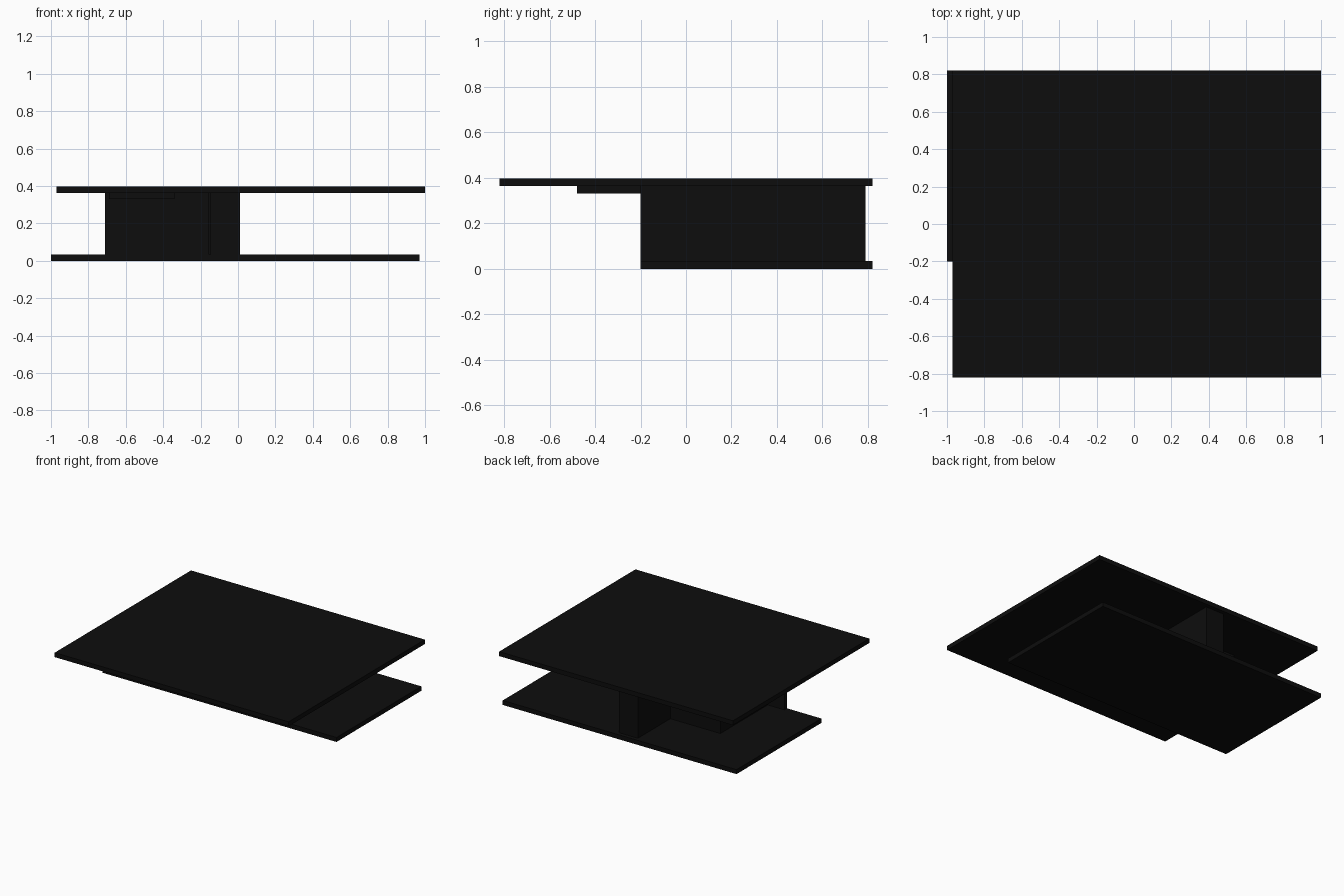
import bpy

if "Cube" in bpy.data.objects:
    bpy.data.objects.remove(bpy.data.objects["Cube"])

black = bpy.data.materials.new("black_finish")
black.diffuse_color = (0.004, 0.004, 0.004, 1)
black.use_nodes = True
black.node_tree.nodes["Principled BSDF"].inputs["Base Color"].default_value = black.diffuse_color


def box(name, x, y, z):
    """Flat-sided board given its (min, max) range on each axis."""
    bpy.ops.mesh.primitive_cube_add(
        size=1, location=[(a + b) / 2 for a, b in (x, y, z)])
    ob = bpy.context.object
    ob.name = name
    ob.scale = [b - a for a, b in (x, y, z)]
    bpy.ops.object.transform_apply(location=False, rotation=False, scale=True)
    ob.data.materials.append(black)
    return ob


T = 0.034            # board thickness
TOP, H = 0.398, 0.364  # top surface, underside of the top board

# Two offset boards
box("table_top", (-0.97, 1.0), (-0.82, 0.82), (H, TOP))
box("base_board", (-1.0, 0.97), (-0.20, 0.82), (0, T))

# Long upright between the boards
box("upright", (-0.148, 0.01), (-0.20, 0.79), (T, H))

# Storage box beside the upright, with its wider front panel
box("storage_box", (-0.57, -0.148), (-0.17, 0.40), (T, H))
box("front_panel", (-0.71, -0.155), (-0.20, -0.17), (T, H))

# Batten under the overhanging front of the top
box("top_batten", (-0.69, -0.34), (-0.48, -0.20), (H - 0.032, H))
